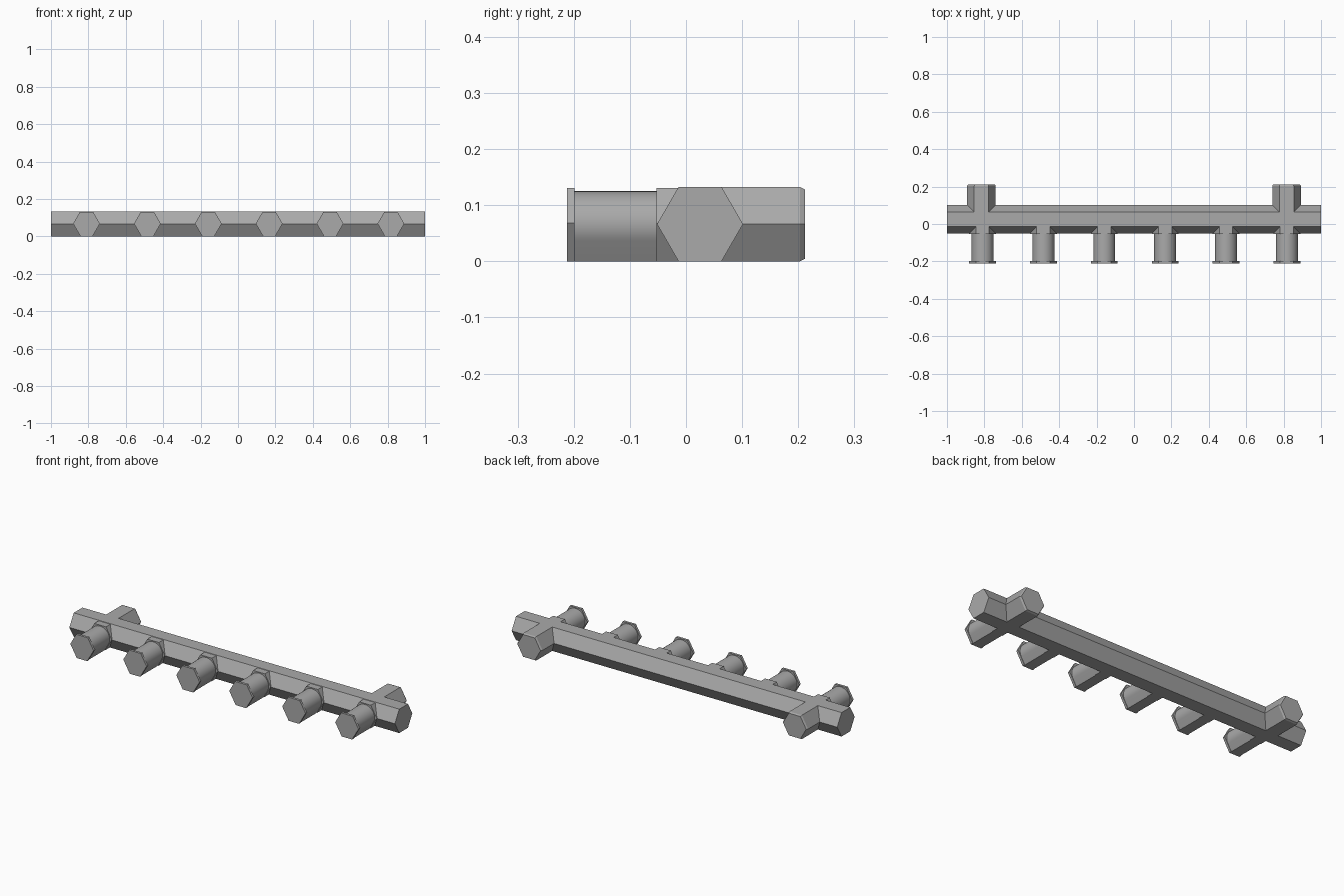
import bpy
import bmesh
from math import cos, sin, pi, radians, sqrt
from mathutils import Vector

cube = bpy.data.objects.get("Cube")
if cube:
    bpy.data.objects.remove(cube, do_unlink=True)

metal = bpy.data.materials.new("grey_metal")
metal.use_nodes = True
grey = (0.4, 0.4, 0.4, 1)
metal.diffuse_color = grey
metal.node_tree.nodes["Principled BSDF"].inputs["Base Color"].default_value = grey


def hexagon(radius, centre, scale=1.0):
    """Hexagon with a flat top; its lower slopes run on down to z = 0."""
    r = radius * scale
    pts = [(r * cos(i * pi / 3), centre + r * sin(i * pi / 3)) for i in range(4)]
    low = centre * (1 - scale)
    half = r - (centre - low) / sqrt(3)
    return pts + [(-half, low), (half, low)]


def round_with_foot(radius, centre, steps=32):
    """Round top whose sides leave at a tangent to a flat foot on z = 0."""
    start, end = radians(-30), radians(210)
    pts = []
    for i in range(steps + 1):
        a = start + (end - start) * i / steps
        pts.append((radius * cos(a), centre + radius * sin(a)))
    half = (radius - centre / 2) / cos(radians(30))
    return pts + [(-half, 0), (half, 0)]


def loft(name, rings, along, smooth=False):
    """Skin a list of (position, profile) rings, along axis 'X' or 'Y'."""
    bm = bmesh.new()
    loops = []
    for pos, profile in rings:
        loops.append([bm.verts.new(Vector((pos, u, z)) if along == "X" else Vector((u, pos, z)))
                      for u, z in profile])
    n = len(loops[0])
    for a, b in zip(loops, loops[1:]):
        for i in range(n):
            j = (i + 1) % n
            bm.faces.new((a[i], a[j], b[j], b[i]))
    bm.faces.new(loops[0])
    bm.faces.new(loops[-1])
    bmesh.ops.recalc_face_normals(bm, faces=bm.faces)
    mesh = bpy.data.meshes.new(name)
    bm.to_mesh(mesh)
    bm.free()
    mesh.materials.append(metal)
    obj = bpy.data.objects.new(name, mesh)
    bpy.context.collection.objects.link(obj)
    if smooth:
        bpy.ops.object.select_all(action="DESELECT")
        obj.select_set(True)
        bpy.context.view_layer.objects.active = obj
        bpy.ops.object.shade_smooth_by_angle(angle=radians(25))
    return obj


BAR_Y, BAR_Z, BAR_R = 0.025, 0.0663, 0.0766
bar_profile = hexagon(BAR_R, BAR_Z)

# Long hexagonal rail
rail = loft("rail", [(-1, bar_profile), (1, bar_profile)], "X")
rail.location.y = BAR_Y

# Two mounting stubs at the back with chamfered ends
for side, x in (("right", -0.816), ("left", 0.816)):
    stub = loft(side + "_stub", [(BAR_Y, bar_profile), (0.203, bar_profile),
                                 (0.2125, hexagon(BAR_R, BAR_Z, 0.93))], "Y")
    stub.location.x = x

# Six pegs at the front: collar, round shank with flat foot, hexagonal cap
peg_hex = hexagon(0.0715, 0.0685)
shank_profile = round_with_foot(0.0585, 0.0665)
for i in range(6):
    parts = (
        loft(f"peg_collar_{i + 1}", [(-0.053, peg_hex), (BAR_Y, peg_hex)], "Y"),
        loft(f"peg_shank_{i + 1}", [(-0.205, shank_profile), (-0.04, shank_profile)], "Y", True),
        loft(f"peg_cap_{i + 1}", [(-0.2125, peg_hex), (-0.199, peg_hex)], "Y"),
    )
    for part in parts:
        part.location.x = -0.81 + 0.3255 * i
